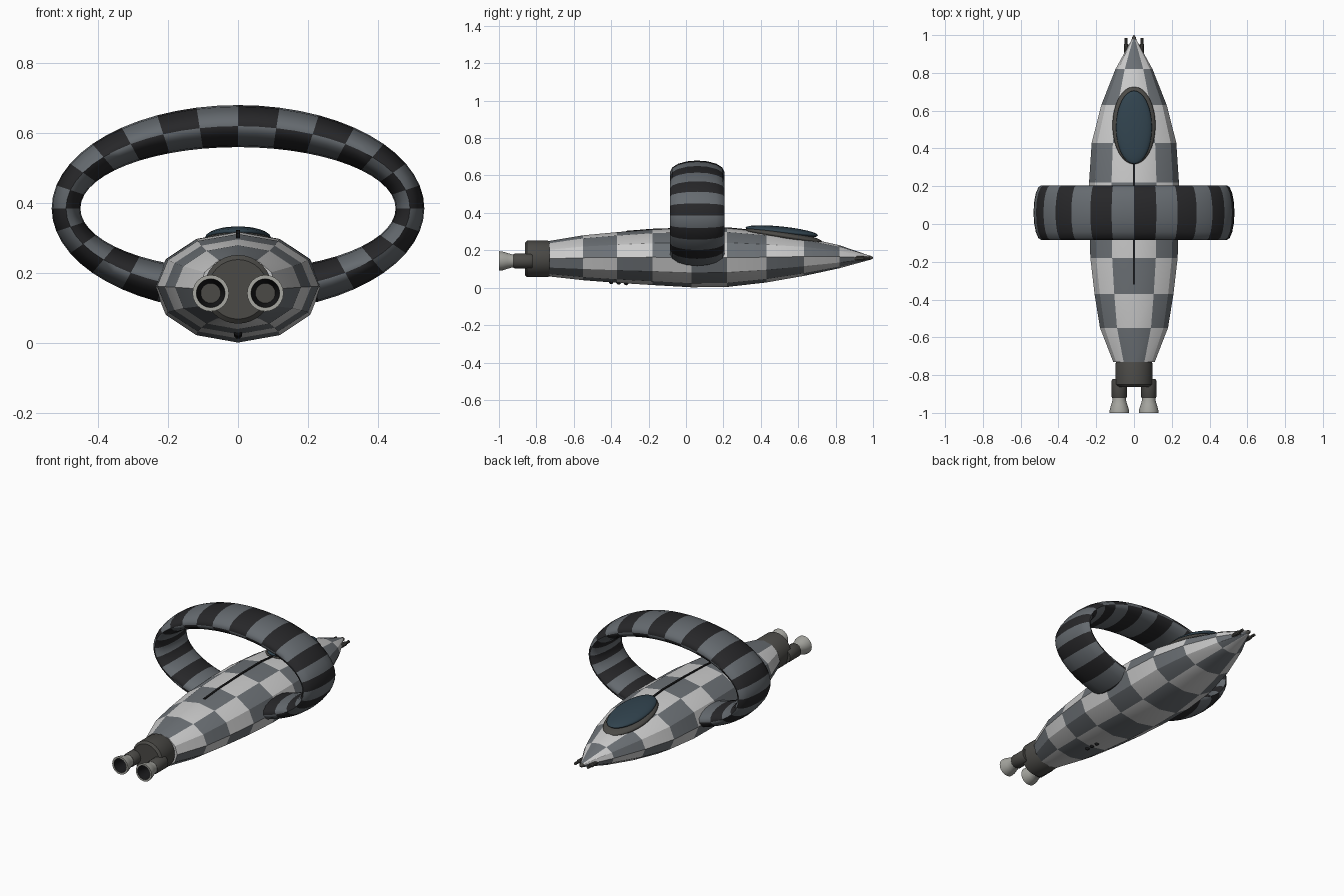
import bpy, math
from math import sin, cos, pi, radians

if "Cube" in bpy.data.objects:
    bpy.data.objects.remove(bpy.data.objects["Cube"])


def mat(name, r, g, b):
    m = bpy.data.materials.new(name)
    m.diffuse_color = (r, g, b, 1)
    m.use_nodes = True
    m.node_tree.nodes["Principled BSDF"].inputs["Base Color"].default_value = m.diffuse_color
    return m


LIGHT = mat("light_panel", .55, .55, .55)
MID = mat("mid_panel", .15, .165, .18)
RING_A = mat("ring_dark", .02, .02, .022)
RING_B = mat("ring_grey", .13, .145, .16)
METAL = mat("dark_metal", .07, .068, .062)
BELL = mat("bell_metal", .38, .38, .35)
BLACK = mat("black", .01, .01, .011)
GLASS = mat("canopy_glass", .03, .055, .075)


def make(name, verts, faces, mats, idx=None, angle=35):
    me = bpy.data.meshes.new(name)
    me.from_pydata(verts, [], faces)
    for m in mats:
        me.materials.append(m)
    for p in me.polygons:
        p.use_smooth = True
        if idx:
            p.material_index = idx[p.index]
    me.update()
    me.set_sharp_from_angle(angle=radians(angle))
    ob = bpy.data.objects.new(name, me)
    bpy.context.collection.objects.link(ob)
    return ob


def loft(rings, cap=True):
    """Quads between successive closed rings, with end caps."""
    n = len(rings[0])
    verts = [v for r in rings for v in r]
    faces = [(i*n+k, i*n+(k+1) % n, (i+1)*n+(k+1) % n, (i+1)*n+k)
             for i in range(len(rings)-1) for k in range(n)]
    if cap:
        faces.append(tuple(reversed(range(n))))
        faces.append(tuple(range((len(rings)-1)*n, len(rings)*n)))
    return verts, faces


def lathe_y(name, profile, x, z, n, mats, idx_of=None):
    """Turn (y, radius) points about an axis parallel to y."""
    rings = [[(x + r*sin(2*pi*k/n), y, z + r*cos(2*pi*k/n)) for k in range(n)]
             for y, r in profile]
    v, f = loft(rings)
    idx = [idx_of(i // n) for i in range(len(f))] if idx_of else None
    if idx:
        idx[-2], idx[-1] = 0, len(mats) - 1
    return make(name, v, f, mats, idx)


def ellipsoid(name, loc, radii, tilt, m, seg=32, rings=12):
    bpy.ops.mesh.primitive_uv_sphere_add(segments=seg, ring_count=rings, radius=1)
    ob = bpy.context.object
    ob.name, ob.location, ob.scale = name, loc, radii
    ob.rotation_euler = (radians(tilt), 0, 0)
    ob.data.materials.append(m)
    for p in ob.data.polygons:
        p.use_smooth = True
    return ob


# Hull: twelve-sided oval sections (y, half width, top, bottom)
sections = [(-.73, .11, .25, .06), (-.55, .18, .28, .04), (-.37, .209, .297, .026),
            (-.18, .231, .312, .014), (.03, .238, .318, .002), (.22, .238, .319, .004),
            (.43, .224, .298, .028), (.63, .173, .27, .063), (.82, .098, .227, .104),
            (.98, .01, .172, .148)]
rings = []
for y, w, t, b in sections:
    rings.append([(w*sin(k*pi/6), y, (t+b)/2 + (t-b)/2*cos(k*pi/6)) for k in range(12)])
v, f = loft(rings)
idx = [1 if (i//12 + ((i % 12 + 1)//2) % 6) % 2 == 0 else 0 for i in range(len(f))]
make("hull", v, f, [LIGHT, MID], idx, 30)

# Ring wing: oval hoop with a flattened oval section
N, M = 56, 16
rings = []
for i in range(N + 1):
    a = 2*pi*i/N
    rings.append([((.491 + .041*cos(p))*sin(a), .06 + .145*sin(p),
                   .385 + (.235 + .06*cos(p))*cos(a))
                  for p in (2*pi*k/M - pi/2 for k in range(M))])
v, f = loft(rings[:-1], cap=False)
f += [((N-1)*M+k, (N-1)*M+(k+1) % M, (k+1) % M, k) for k in range(M)]
f = [tuple(reversed(q)) for q in f]
idx = [(i//M//2 + (i % M)//(M//2)) % 2 for i in range(len(f))]
make("ring_wing", v, f, [RING_A, RING_B], idx, 60)

# Canopy rim and glass
ellipsoid("canopy_rim", (0, .522, .277), (.114, .208, .03), -9, METAL)
ellipsoid("canopy_glass", (0, .512, .3), (.095, .195, .027), -6, GLASS)

# Spine strip along the top of the hull
prof = [(-.32, .304), (-.18, .315), (.03, .322), (.22, .323), (.33, .312)]
rings = [[(-.006, y, z-.03), (.006, y, z-.03), (.006, y, z), (-.006, y, z)] for y, z in prof]
v, f = loft(rings)
f = [tuple(reversed(q)) for q in f]
make("spine_strip", v, f, [BLACK])

# Engine block
lathe_y("engine_block", [(-.862, .085), (-.85, .098), (-.74, .098), (-.715, .088)],
        0, .154, 32, [METAL])

# Paired parts: exhaust pipes, bells and nose guns
for s, side in ((-1, "left"), (1, "right")):
    x = .078*s
    lathe_y(side + "_exhaust_pipe", [(-.922, .036), (-.915, .04), (-.83, .04), (-.82, .036)],
            x, .143, 20, [METAL])
    lathe_y(side + "_exhaust_bell",
            [(-.9, .034), (-.93, .035), (-.955, .042), (-.98, .05), (-1, .052),
             (-1, .041), (-.97, .036), (-.92, .028)][::-1],
            x, .143, 24, [BLACK, BELL], lambda i: 0 if i < 2 else 1)
    lathe_y(side + "_nose_gun", [(.9, .011), (.95, .012), (.955, .008), (.985, .008)],
            .042*s, .158, 10, [METAL])
lathe_y("nose_tip", [(.965, .014), (.985, .012), (1.0, .003)], 0, .16, 10, [METAL])

# Bracket holding the nose guns
bpy.ops.mesh.primitive_cube_add(size=1, location=(0, .935, .158))
bracket = bpy.context.object
bracket.name, bracket.scale = "gun_bracket", (.09, .03, .012)
bracket.data.materials.append(METAL)

# Three small studs under the tail
for i, y in enumerate((-.4, -.36, -.32)):
    ellipsoid(f"belly_stud_{i+1}", (0, y, .028 + (-.36 - y)*.08), (.012, .012, .012), 0, BLACK, 12, 8)
